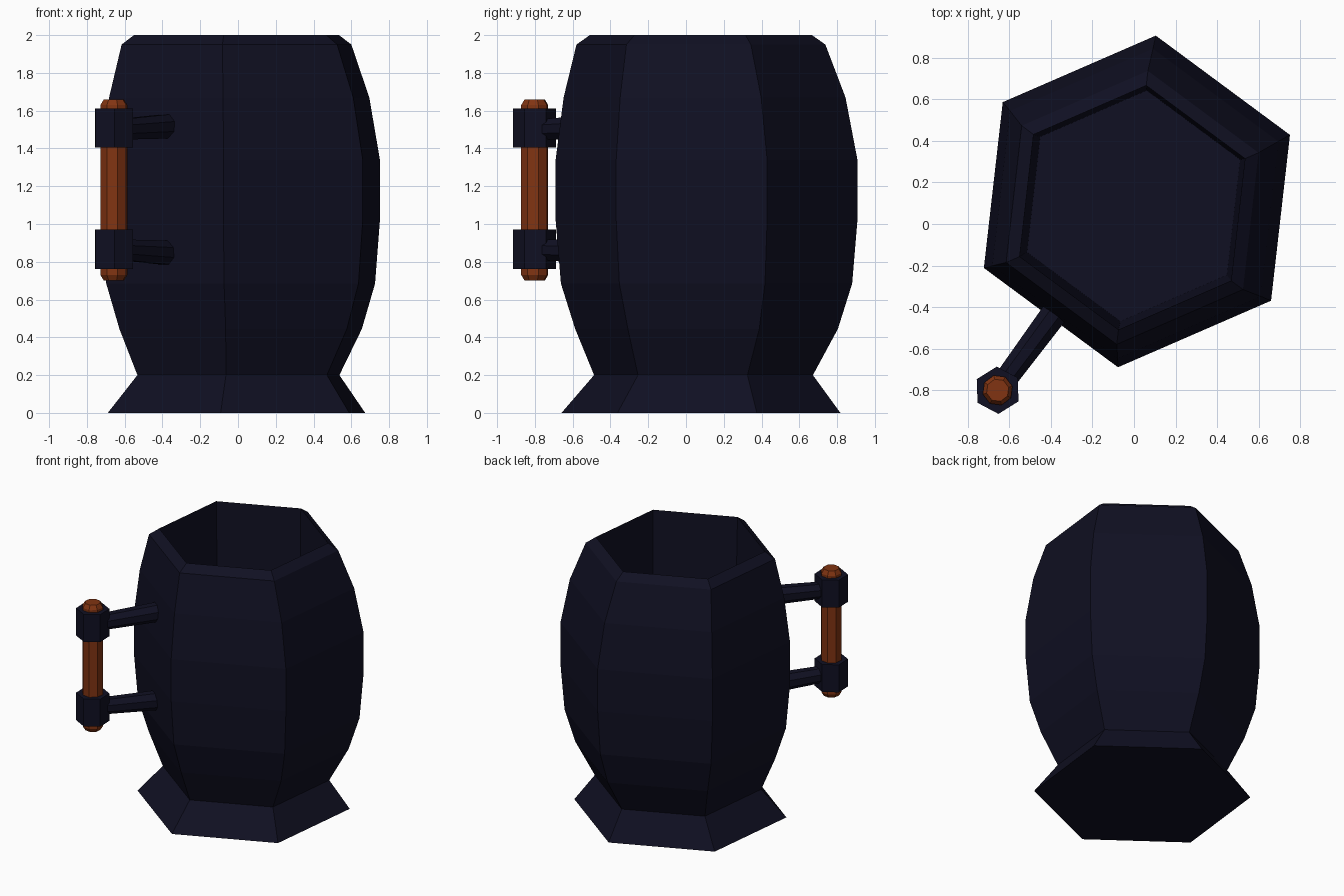
import bpy, bmesh
from math import cos, sin, radians, pi
from mathutils import Vector

if "Cube" in bpy.data.objects:
    bpy.data.objects.remove(bpy.data.objects["Cube"])


def material(name, rgb):
    m = bpy.data.materials.new(name)
    m.diffuse_color = (*rgb, 1)
    m.use_nodes = True
    m.node_tree.nodes["Principled BSDF"].inputs["Base Color"].default_value = m.diffuse_color
    return m


NAVY = material("dark navy", (0.005, 0.005, 0.016))
ORANGE = material("burnt orange", (0.22, 0.034, 0.006))

TURN = radians(23.5)                      # rotation of the hexagonal body
FACE = TURN + radians(210)                # direction of the handle
OUT = Vector((cos(FACE), sin(FACE), 0))
CENTRE = Vector((-0.008, 0.079, 0))
GRIP = Vector((-0.657, -0.801, 0))


def loft(name, rings, sides, turn, mat):
    """Join rings of (centre, radius, axis u, axis v) into a capped flat solid."""
    bm = bmesh.new()
    loops = []
    for c, r, u, v in rings:
        angles = [turn + 2 * pi * i / sides for i in range(sides)]
        loops.append([bm.verts.new(c + r * (cos(a) * u + sin(a) * v)) for a in angles])
    for a, b in zip(loops, loops[1:]):
        for i in range(sides):
            j = (i + 1) % sides
            bm.faces.new((a[i], a[j], b[j], b[i]))
    bm.faces.new(loops[0][::-1])
    bm.faces.new(loops[-1])
    bmesh.ops.recalc_face_normals(bm, faces=bm.faces)
    mesh = bpy.data.meshes.new(name)
    bm.to_mesh(mesh)
    bm.free()
    mesh.materials.append(mat)
    ob = bpy.data.objects.new(name, mesh)
    bpy.context.collection.objects.link(ob)
    return ob


X, Y, Z = Vector((1, 0, 0)), Vector((0, 1, 0)), Vector((0, 0, 1))

# Mug body: height, radius, shift away from the handle; ends down the inside
profile = [(0, .743, 0), (.2, .583, .017), (.445, .70, .037), (.685, .776, .037),
           (1.02, .804, .037), (1.34, .804, .037), (1.67, .751, .024),
           (1.95, .663, 0), (2, .592, 0), (.22, .56, .01)]
loft("mug_body", [(CENTRE - OUT * d + Z * z, r, X, Y) for z, r, d in profile],
     6, TURN, NAVY)

# Upright grip with bevelled ends
loft("handle_grip", [(GRIP + Z * z, r, X, Y) for z, r in
                     ((.70, .055), (.73, .074), (1.63, .074), (1.66, .055))],
     8, radians(15), ORANGE)

# Collars round the grip and struts into the body
side = Z.cross(OUT)
for label, zc, zs, dz in (("upper", 1.508, 1.50, .018), ("lower", .867, .865, -.018)):
    loft(label + "_collar", [(GRIP + Z * (zc + h), .114, X, Y) for h in (-.104, .104)],
         6, radians(92), NAVY)
    loft(label + "_strut", [(GRIP - OUT * .03 + Z * zs, .058, side, Z),
                            (GRIP - OUT * .50 + Z * (zs + dz), .070, side, Z)],
         8, pi / 8, NAVY)
